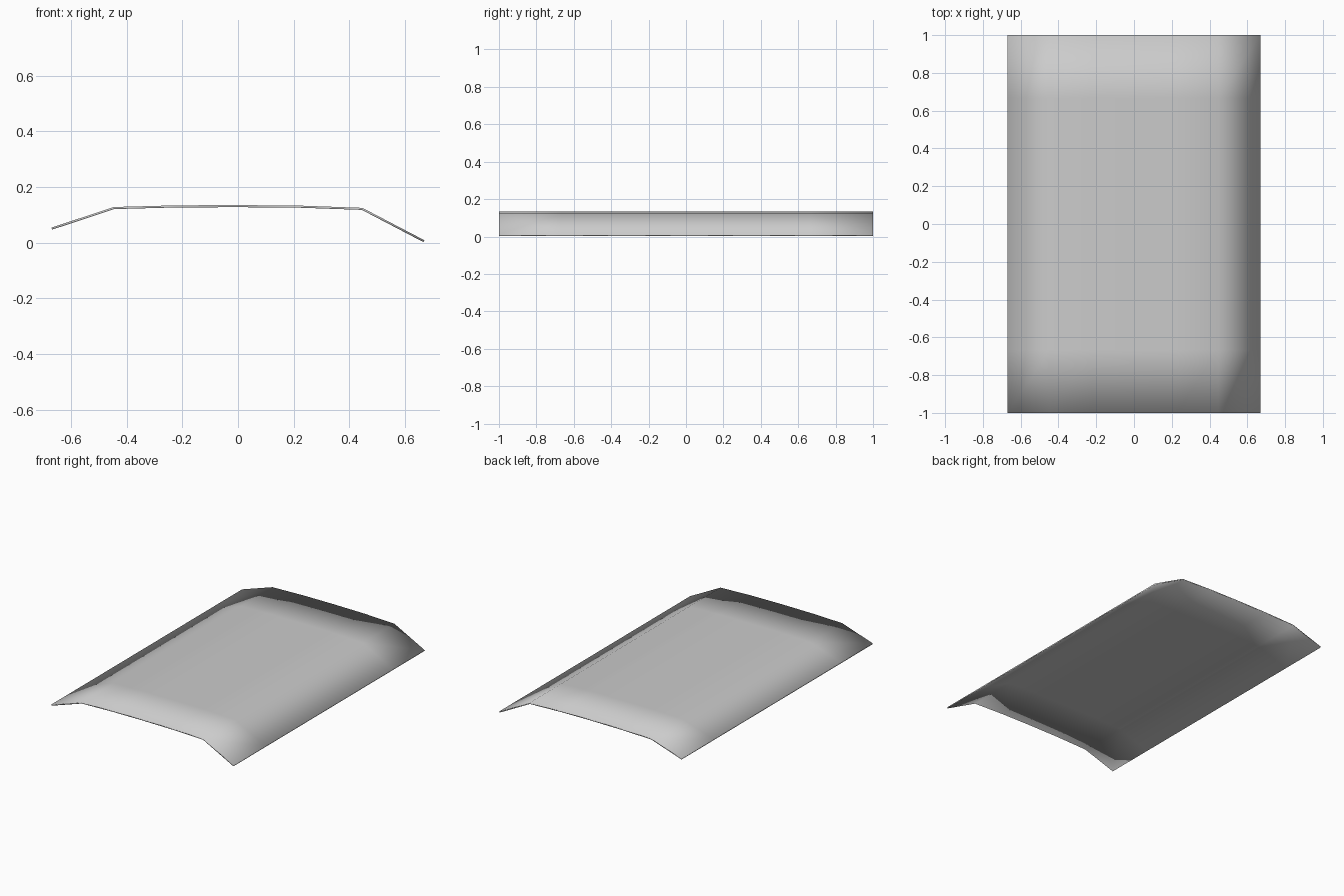
import bpy, bmesh

if "Cube" in bpy.data.objects:
    bpy.data.objects.remove(bpy.data.objects["Cube"])

# Cross-section of the curved panel (x, z), top skin, left to right
profile = [(-0.67, 0.054), (-0.447, 0.128), (-0.223, 0.134), (0.0, 0.135),
           (0.223, 0.133), (0.447, 0.125), (0.67, 0.0085)]
thickness = 0.0075
rows = 6

# Sheet: the profile swept along y
bm = bmesh.new()
grid = [[bm.verts.new((x, -1 + 2 * r / rows, z)) for x, z in profile]
        for r in range(rows + 1)]
for r in range(rows):
    for c in range(len(profile) - 1):
        bm.faces.new((grid[r][c], grid[r][c + 1], grid[r + 1][c + 1], grid[r + 1][c]))

mesh = bpy.data.meshes.new("curved_panel")
bm.to_mesh(mesh)
bm.free()
panel = bpy.data.objects.new("curved_panel", mesh)
bpy.context.collection.objects.link(panel)

# Thin shell below the sheet, smooth all over including the rim
shell = panel.modifiers.new("shell", "SOLIDIFY")
shell.thickness = thickness
shell.offset = -1
for p in mesh.polygons:
    p.use_smooth = True
